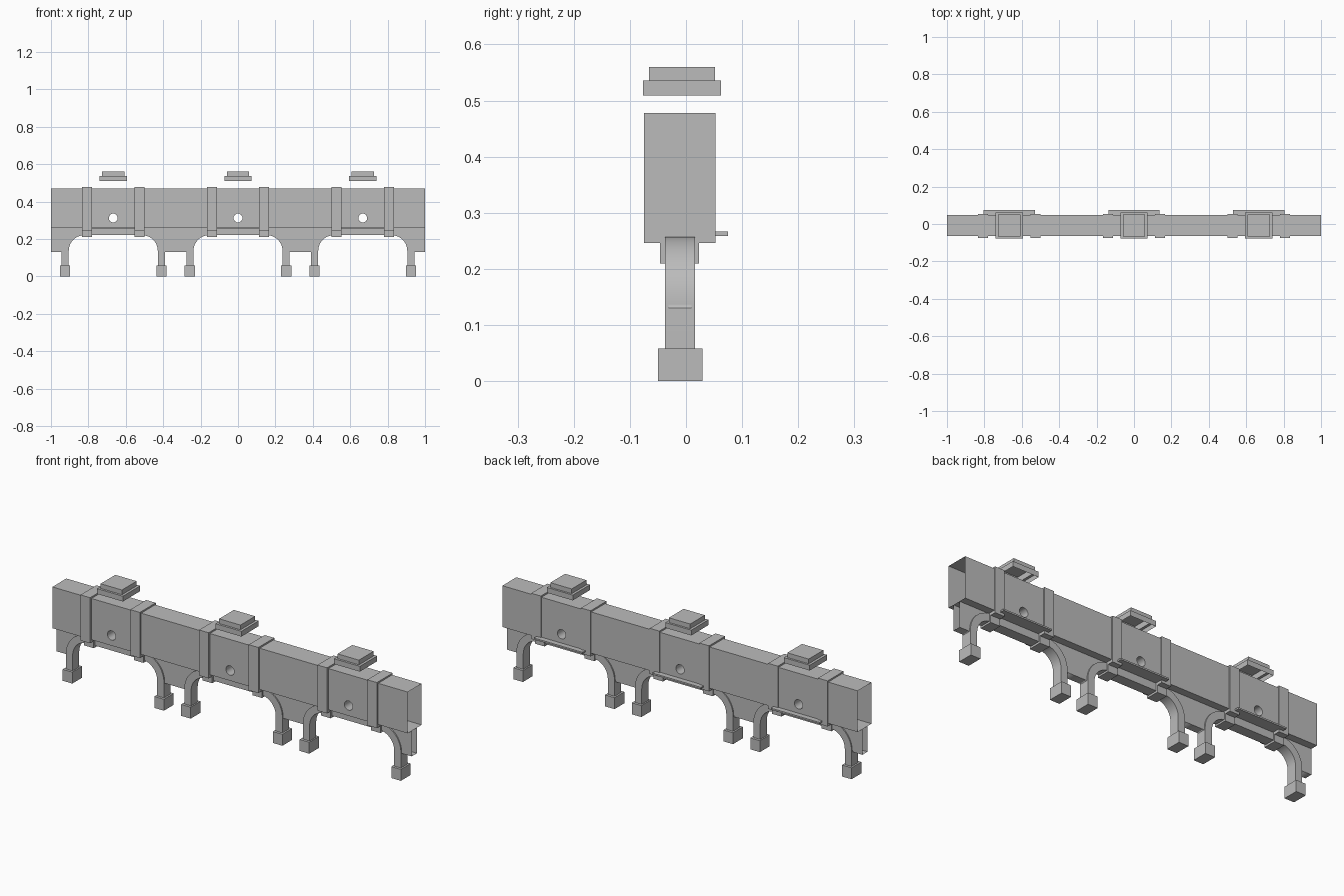
import bpy, bmesh, math
from mathutils import Matrix, Vector

old = bpy.data.objects.get("Cube")
if old:
    bpy.data.objects.remove(old, do_unlink=True)

# Single stone colour
stone = bpy.data.materials.new("grey_stone")
stone.use_nodes = True
GREY = (0.5, 0.5, 0.5, 1)
stone.diffuse_color = GREY
stone.node_tree.nodes["Principled BSDF"].inputs["Base Color"].default_value = GREY

BAYS = (-0.667, 0, 0.667)
CORNER_X, CORNER_Z = 0.155, 0.137
R_OUT, R_IN = 0.121, 0.083
FLOOR, SPRING = 0.26, 0.13


def finish(name, mesh, open_face=None):
    """Weld, orient normals, optionally open some faces, then link."""
    bm = bmesh.new()
    bm.from_mesh(mesh)
    bmesh.ops.remove_doubles(bm, verts=bm.verts, dist=1e-5)
    bmesh.ops.recalc_face_normals(bm, faces=bm.faces)
    if open_face:
        gone = [f for f in bm.faces if open_face(f)]
        bmesh.ops.delete(bm, geom=gone, context='FACES')
    bm.to_mesh(mesh)
    bm.free()
    mesh.materials.clear()
    mesh.materials.append(stone)
    obj = bpy.data.objects.new(name, mesh)
    bpy.context.collection.objects.link(obj)
    return obj


def box(name, x, y, z, open_face=None):
    """Box from (min, max) ranges."""
    bm = bmesh.new()
    size = [b - a for a, b in (x, y, z)]
    mid = Vector([(a + b) / 2 for a, b in (x, y, z)])
    bmesh.ops.create_cube(bm, size=1, matrix=Matrix.Translation(mid) @ Matrix.Diagonal((*size, 1)))
    mesh = bpy.data.meshes.new(name)
    bm.to_mesh(mesh)
    bm.free()
    return finish(name, mesh, open_face)


def prism(name, loops, y, open_face=None):
    """Extrude x-z outlines (first outer, others holes) along y."""
    curve = bpy.data.curves.new(name + "_outline", 'CURVE')
    curve.dimensions = '2D'
    curve.fill_mode = 'BOTH'
    curve.extrude = (y[1] - y[0]) / 2
    for loop in loops:
        spline = curve.splines.new('POLY')
        spline.points.add(len(loop) - 1)
        for point, (px, pz) in zip(spline.points, loop):
            point.co = (px, pz, 0, 1)
        spline.use_cyclic_u = True
    helper = bpy.data.objects.new(name + "_outline", curve)
    bpy.context.collection.objects.link(helper)
    dg = bpy.context.evaluated_depsgraph_get()
    mesh = bpy.data.meshes.new_from_object(helper.evaluated_get(dg))
    bpy.data.objects.remove(helper, do_unlink=True)
    bpy.data.curves.remove(curve)
    mid = (y[0] + y[1]) / 2
    for v in mesh.vertices:
        px, pz, depth = v.co
        v.co = (px, mid + depth, pz)
    return finish(name, mesh, open_face)


def arc(cx, side, r, steps=10):
    """Arch haunch from crown to springing."""
    angles = [math.pi / 2 * i / steps for i in range(steps + 1)]
    return [(cx + side * (CORNER_X + r * math.sin(a)), CORNER_Z + r * math.cos(a)) for a in angles]


def end_face(f):
    return abs(f.normal.x) > 0.9 and abs(f.calc_center_median().x) > 0.99


# Long hollow channel, open at both ends, with a round hole per bay
outline = [(-1, FLOOR), (1, FLOOR), (1, 0.47), (-1, 0.47)]
holes = []
for cx in BAYS:
    turns = [math.tau * (i + 0.5) / 12 for i in range(12)]
    holes.append([(cx + 0.024 * math.cos(a), 0.312 + 0.024 * math.sin(a)) for a in turns])
prism("channel_wall", [outline] + holes, (-0.064, 0.048), end_face)

# Spandrels between neighbouring arches and out to the ends
SPANDREL_Y = (-0.031, 0.010)
for i in range(2):
    a, b = BAYS[i], BAYS[i + 1]
    left = [(a + CORNER_X, FLOOR)] + arc(a, 1, R_OUT) + [(a + CORNER_X + R_OUT, SPRING)]
    right = [(b - CORNER_X, FLOOR)] + arc(b, -1, R_OUT) + [(b - CORNER_X - R_OUT, SPRING)]
    prism("spandrel", [left + right[::-1]], SPANDREL_Y)
for side in (-1, 1):
    c = side * BAYS[2]
    haunch = [(c + side * CORNER_X, FLOOR)] + arc(c, side, R_OUT)
    haunch += [(c + side * (CORNER_X + R_OUT), SPRING), (side, SPRING), (side, FLOOR)]
    prism("end_spandrel", [haunch], SPANDREL_Y, end_face)

for cx in BAYS:
    # Arch band with straight legs
    outer = [(cx - CORNER_X - R_OUT, 0.05)] + arc(cx, -1, R_OUT)[::-1] + arc(cx, 1, R_OUT)
    outer += [(cx + CORNER_X + R_OUT, 0.05)]
    inner = [(cx - CORNER_X - R_IN, 0.05)] + arc(cx, -1, R_IN)[::-1] + arc(cx, 1, R_IN)
    inner += [(cx + CORNER_X + R_IN, 0.05)]
    arch = prism("arch", [outer + inner[::-1]], (-0.037, 0.016))
    bpy.ops.object.select_all(action='DESELECT')
    arch.select_set(True)
    bpy.context.view_layer.objects.active = arch
    bpy.ops.object.shade_smooth_by_angle(angle=math.radians(30))

    for side in (-1, 1):
        # Feet, pilasters and the brackets beneath them
        foot, band = cx + side * 0.258, cx + side * 0.14
        box("foot", (foot - 0.027, foot + 0.027), (-0.05, 0.029), (0, 0.058))
        across = (band - 0.027, band + 0.027)
        box("pilaster", across, (-0.075, 0.053), (0.246, 0.478))
        box("pilaster_bracket", across, (-0.046, 0.023), (0.21, 0.247))

    # Narrow ledge on the back
    box("back_ledge", (cx - 0.137, cx + 0.137), (0.047, 0.075), (0.259, 0.267))

    # Hollow stepped cap floating above the bay
    wide_x, wide_y = (cx - 0.073, cx + 0.073), (-0.077, 0.062)
    top_x, top_y = (cx - 0.06, cx + 0.06), (-0.066, 0.052)
    box("cap_rim", wide_x, wide_y, (0.509, 0.536), lambda f: abs(f.normal.z) > 0.9)
    box("cap_top", top_x, top_y, (0.536, 0.56), lambda f: f.normal.z < -0.9)
    # Flat shelf joining the two cap steps
    for side in (0, 1):
        xs = sorted((wide_x[side], top_x[side]))
        ys = sorted((wide_y[side], top_y[side]))
        box("cap_shelf_side", xs, wide_y, (0.532, 0.536))
        box("cap_shelf_end", top_x, ys, (0.532, 0.536))
